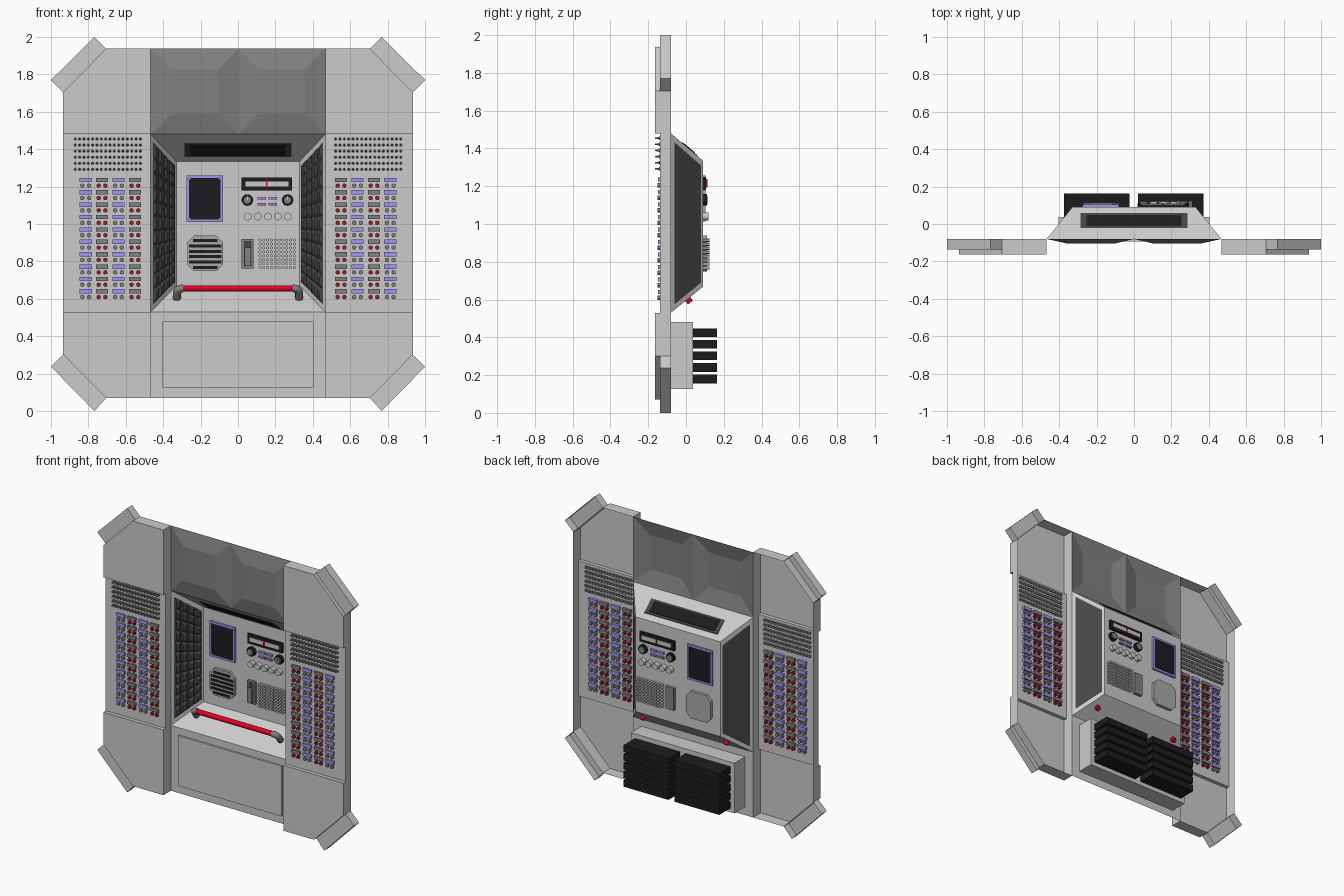
import bpy, bmesh, math
from mathutils import Matrix, Vector

if "Cube" in bpy.data.objects:
    bpy.data.objects.remove(bpy.data.objects["Cube"])

PURPLE, RED, DARK = (.36, .3, .9), (.75, .0, .02), (.012, .012, .014)
STEEL, PAD, GLASS, LIGHT = (.22, .22, .22), (.06, .06, .06), (.22, .22, .22), (.85, .85, .85)
mats = {}

def finish(name, bm, color=None, smooth=False):
    bmesh.ops.recalc_face_normals(bm, faces=bm.faces)
    me = bpy.data.meshes.new(name)
    bm.to_mesh(me)
    bm.free()
    ob = bpy.data.objects.new(name, me)
    bpy.context.collection.objects.link(ob)
    if color:
        if color not in mats:
            mats[color] = bpy.data.materials.new("paint_%d" % len(mats))
            mats[color].diffuse_color = (*color, 1)
        me.materials.append(mats[color])
    if smooth:
        bpy.ops.object.select_all(action='DESELECT')
        ob.select_set(True)
        bpy.context.view_layer.objects.active = ob
        bpy.ops.object.shade_smooth_by_angle(angle=math.radians(40))
    return ob

def sheet(name, quads, color=None):
    bm = bmesh.new()
    for q in quads:
        bm.faces.new([bm.verts.new(v) for v in q])
    bmesh.ops.remove_doubles(bm, verts=bm.verts, dist=1e-4)
    return finish(name, bm, color)

def boxes(name, items, y0, y1, color=None):
    # items: (x0, x1, z0, z1)
    bm = bmesh.new()
    for x0, x1, z0, z1 in items:
        m = (Matrix.Translation(((x0 + x1) / 2, (y0 + y1) / 2, (z0 + z1) / 2))
             @ Matrix.Diagonal((abs(x1 - x0), y1 - y0, z1 - z0, 1)))
        bmesh.ops.create_cube(bm, size=1, matrix=m)
    return finish(name, bm, color)

def pegs(name, items, y0, y1, r_front, r_back=None, color=None, seg=8):
    # round parts along y, items: (x, z)
    bm = bmesh.new()
    for x, z in items:
        m = Matrix.Translation((x, (y0 + y1) / 2, z)) @ Matrix.Rotation(math.pi / 2, 4, 'X')
        bmesh.ops.create_cone(bm, cap_ends=True, segments=seg, radius1=r_back or r_front,
                              radius2=r_front, depth=y1 - y0, matrix=m)
    return finish(name, bm, color, True)

def shell(name, poly, s, y0, y1, depths={}):
    # hollow panel, open at the back; depths overrides the wall depth per edge
    n = len(poly)
    p = [(s * x, z) for x, z in poly]
    quads = [[(x, y0, z) for x, z in p]]
    for i in range(n):
        (ax, az), (bx, bz), d = p[i], p[(i + 1) % n], depths.get(i, y1)
        if d is not None:
            quads.append([(ax, y0, az), (bx, y0, bz), (bx, d, bz), (ax, d, az)])
    return sheet(name, quads)

def plate(name, poly, y0, y1, color=None):
    bm = bmesh.new()
    f = bm.faces.new([bm.verts.new((x, y0, z)) for x, z in poly])
    e = bmesh.ops.extrude_face_region(bm, geom=[f])["geom"]
    bmesh.ops.translate(bm, vec=(0, y1 - y0, 0), verts=[v for v in e if isinstance(v, bmesh.types.BMVert)])
    bm.faces.new([bm.verts.new((x, y0, z)) for x, z in poly])
    bmesh.ops.remove_doubles(bm, verts=bm.verts, dist=1e-5)
    return finish(name, bm, color)

def chamfered(x0, x1, z0, z1, c):
    return [(x0 + c, z0), (x1 - c, z0), (x1, z0 + c), (x1, z1 - c),
            (x1 - c, z1), (x0 + c, z1), (x0, z1 - c), (x0, z0 + c)]

def tube(name, pts, r, color=None):
    cu = bpy.data.curves.new(name, 'CURVE')
    cu.dimensions, cu.bevel_depth, cu.bevel_resolution, cu.use_fill_caps = '3D', r, 3, True
    sp = cu.splines.new('POLY')
    sp.points.add(len(pts) - 1)
    for q, p in zip(sp.points, pts):
        q.co = (*p, 1)
    tmp = bpy.data.objects.new(name + "_path", cu)
    bpy.context.collection.objects.link(tmp)
    me = tmp.evaluated_get(bpy.context.evaluated_depsgraph_get()).to_mesh()
    bm = bmesh.new()
    bm.from_mesh(me)
    bpy.data.objects.remove(tmp)
    return finish(name, bm, color, True)

F, M, B = -.163, -.137, -.08      # front, middle and back planes of the side panels
W = .09                           # back wall of the recess

for s, side in ((-1, "left"), (1, "right")):
    # side panels and corner brackets
    shell(side + "_upper_panel", [(.467, 1.48), (.935, 1.48), (.935, 1.705), (.705, 1.937), (.467, 1.937)], s, F, B, {0: M})
    shell(side + "_lower_panel", [(.467, .53), (.935, .53), (.935, .302), (.705, .07), (.467, .07)], s, F, B, {0: M})
    shell(side + "_button_panel", [(.467, .53), (.935, .53), (.935, 1.48), (.467, 1.48)], s, M, B, {0: None, 2: None})
    for flip, lv in ((0, "upper"), (1, "lower")):
        pts = [(.705, 1.937), (.768, 2.0), (1.0, 1.77), (.935, 1.705)]
        shell(f"{side}_{lv}_bracket", [(x, 2.007 - z if flip else z) for x, z in pts]
              if not flip else [(x, max(0, 2.0 - z + (.007 if z < 1.99 else 0))) for x, z in pts], s, M, B)
    # toggle field
    grid = [(s * (.522 + .0232 * i), 1.292 + .0325 * j) for i in range(16) for j in range(6)]
    pegs(side + "_toggle_bases", grid, -.144, -.125, .010, color=STEEL)
    pegs(side + "_toggles", grid, -.163, -.14, .0035, .006, STEEL, 6)
    # button columns
    for c, x in enumerate((.551, .639, .727, .814)):
        bars = [(s * x - .033, s * x + .033, 1.224 - .0662 * k, 1.247 - .0662 * k) for k in range(10)]
        dots = [(s * x + d, 1.205 - .0662 * k) for k in range(10) for d in (-.018, .018)]
        boxes(f"{side}_bars_{c}", bars, -.148, -.12, PURPLE if c % 2 else STEEL)
        pegs(f"{side}_buttons_{c}", dots, -.15, -.12, .012, color=STEEL if c % 2 else (.35, .01, .02))

    # quilted pad on the slanted recess side, flat outside
    def pt(u, v, o=0):
        y = -.063 + .141 * u
        lo, hi = .575 + .115 * u, 1.433 - .123 * u
        x = .467 - .137 * (y - B) / (W - B)
        return Vector((s * (x - .77 * o), y - .62 * o, lo + (hi - lo) * v))
    quads, nu, nv = [], 4, 11
    for i in range(nu):
        for j in range(nv):
            c = [pt((i + a) / nu, (j + b) / nv, .003) for a, b in ((0, 0), (1, 0), (1, 1), (0, 1))]
            t = [pt((i + a) / nu, (j + b) / nv, .012) for a, b in ((.25, .25), (.75, .25), (.75, .75), (.25, .75))]
            quads += [t] + [[c[k], c[(k + 1) % 4], t[(k + 1) % 4], t[k]] for k in range(4)]
    sheet(side + "_quilted_pad", quads, PAD)
    sheet(side + "_pad_backing", [[pt(a, b, -.003) for a, b in ((0, 0), (1, 0), (1, 1), (0, 1))]], PAD)

# faceted panel above the recess
quads = []
for s in (-1, 1):
    o = [(0, B, 1.48), (s * .467, B, 1.48), (s * .467, B, 1.937), (0, B, 1.937)]
    t = [(s * .105, -.105, 1.588), (s * .355, -.105, 1.588), (s * .355, -.105, 1.83), (s * .105, -.105, 1.83)]
    quads += [t] + [[o[k], o[(k + 1) % 4], t[(k + 1) % 4], t[k]] for k in range(4)]
sheet("faceted_top_panel", quads, GLASS)

# tapered recess
o = [(-.467, B, .53), (.467, B, .53), (.467, B, 1.48), (-.467, B, 1.48)]
t = [(-.33, W, .668), (.33, W, .668), (.33, W, 1.335), (-.33, W, 1.335)]
sheet("recess", [t] + [[o[k], o[(k + 1) % 4], t[(k + 1) % 4], t[k]] for k in range(4)])

# slot in the recess ceiling
for name, hw, ya, yb, off, col in (("ceiling_slot_frame", .285, -.022, .058, .004, PAD),
                                   ("ceiling_slot", .255, -.012, .048, .007, DARK)):
    quads = []
    for d in (-off, off):
        z = lambda y: 1.48 - .145 * (y - B) / (W - B) + d
        quads.append([(-hw, ya, z(ya)), (hw, ya, z(ya)), (hw, yb, z(yb)), (-hw, yb, z(yb))])
    a, b = quads
    sheet(name, quads + [[a[k], a[(k + 1) % 4], b[(k + 1) % 4], b[k]] for k in range(4)], col)

# lower centre with housing and cooling fins
sheet("lower_center_panel", [[(-.467, B, .07), (.467, B, .07), (.467, B, .53), (-.467, B, .53)]])
boxes("housing", [(-.403, .403, .127, .48)], B, .038)
boxes("front_cover", [(-.403, .403, .127, .48)], -.094, B, LIGHT)
boxes("cooling_fins", [(x, x + .35, .156 + .0615 * k, .202 + .0615 * k) for x in (-.374, .022) for k in range(5)],
      .038, .164, DARK)

# screen
boxes("screen_frame", [(-.275, -.262, 1.012, 1.258), (-.093, -.08, 1.012, 1.258),
                       (-.262, -.093, 1.245, 1.258), (-.262, -.093, 1.012, 1.025)], .075, .103, PURPLE)
plate("screen", chamfered(-.263, -.092, 1.024, 1.246, .014), .08, .099, DARK)

# gauge
boxes("gauge_body", [(.02, .29, 1.18, 1.248)], .075, .105, DARK)
boxes("gauge_scale", [(.04, .27, 1.2, 1.228)], .071, .109, LIGHT)
boxes("gauge_needle", [(.149, .157, 1.192, 1.238)], .067, .113, RED)

# knobs and small keys
dials = [(.05, 1.128), (.265, 1.128)]
pegs("dial_rims", dials, .068, .11, .031, color=DARK, seg=20)
pegs("dial_caps", dials, .055, .114, .021, color=STEEL, seg=16)
boxes("dial_marks", [(x - .003, x + .003, z, z + .022) for x, z in dials], .052, .06, LIGHT)
boxes("small_keys", [(x, x + .045, 1.132, 1.145) for x in (.105, .163)], .075, .104, PURPLE)
boxes("small_keys_lower", [(x, x + .045, 1.1, 1.113) for x in (.105, .163)], .075, .104, (.4, .2, .45))
pegs("round_keys", [(.052 + .0535 * k, 1.04) for k in range(5)], .06, .12, .021, color=(.6, .6, .6), seg=16)

# speaker vent
plate("vent_plate", chamfered(-.27, -.08, .748, .938, .035), .07, .112, (.4, .4, .4))
boxes("vent_slots", [(-.262 + e, -.088 - e, .76 + .0285 * k, .776 + .0285 * k)
                     for k, e in enumerate((.022, 0, 0, 0, 0, .022))], .066, .071, DARK)

# slider and keypad
boxes("slider_body", [(.02, .083, .763, .92)], .072, .11, STEEL)
boxes("slider_track", [(.032, .071, .775, .908)], .069, .073, PAD)
boxes("slider_grip", [(.034, .069, .775, .875)], .052, .07, STEEL)
pegs("keypad", [(.117 + .0205 * i, .767 + .021 * j) for i in range(10) for j in range(8)],
     .06, .124, .0085, color=(.65, .65, .65), seg=6)

# grab bar on the recess floor
n = Vector((0, -.62, .785))
for s, side in ((-1, "left"), (1, "right")):
    base = Vector((s * .327, .01, .602))
    top = base + n * .068
    bend = [top - n * .028 * (1 - math.sin(a)) - Vector((s * .028 * (1 - math.cos(a)), 0, 0))
            for a in [k * math.pi / 10 for k in range(6)]]
    tube(side + "_bar_elbow", [base] + bend + [top - Vector((s * .034, 0, 0))], .021, STEEL)
    tube(side + "_bar_bolt", [base + n * .005, base - n * .022], .017, RED)
y, z = (Vector((0, .01, .602)) + n * .068).yz
tube("grab_bar", [(-.3, y, z), (.3, y, z)], .018, RED)

for m in bpy.data.materials:
    if m.users and not m.is_grease_pencil:
        m.use_nodes = True
        m.node_tree.nodes["Principled BSDF"].inputs["Base Color"].default_value = m.diffuse_color
